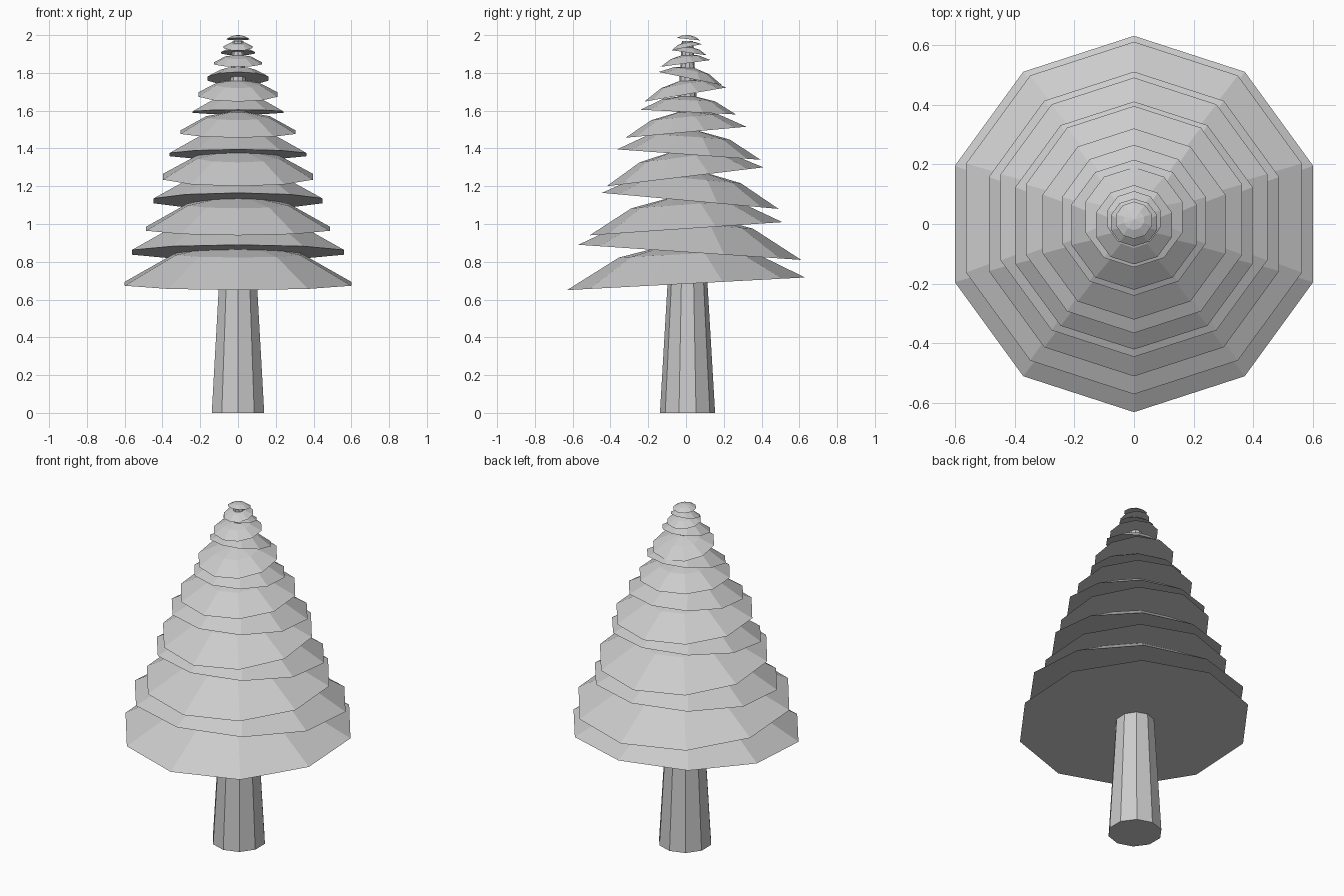
import bpy, bmesh, math

if "Cube" in bpy.data.objects:
    bpy.data.objects.remove(bpy.data.objects["Cube"])

SIDES = 10


def lathe(name, profile, loc=(0, 0, 0), tilt=0.0):
    """Ten-sided turned solid; profile is (radius, z) from bottom to top."""
    bm = bmesh.new()
    rings = []
    for r, z in profile:
        if r == 0:
            rings.append([bm.verts.new((0, 0, z))])
        else:
            rings.append([bm.verts.new((r * math.sin(2 * math.pi * i / SIDES),
                                        -r * math.cos(2 * math.pi * i / SIDES), z))
                          for i in range(SIDES)])
    for a, b in zip(rings, rings[1:]):
        for i in range(SIDES):
            j = (i + 1) % SIDES
            if len(b) == 1:
                bm.faces.new((a[i], a[j], b[0]))
            else:
                bm.faces.new((a[i], a[j], b[j], b[i]))
    bm.faces.new(rings[0][::-1])
    if len(rings[-1]) > 1:
        bm.faces.new(rings[-1])
    bmesh.ops.recalc_face_normals(bm, faces=bm.faces)
    me = bpy.data.meshes.new(name)
    bm.to_mesh(me)
    bm.free()
    ob = bpy.data.objects.new(name, me)
    ob.location = loc
    ob.rotation_euler = (tilt, 0, 0)
    bpy.context.collection.objects.link(ob)
    return ob


# tapered trunk running up through all tiers
lathe("trunk", [(0.146, 0), (0.106, 0.68), (0.03, 1.97)], loc=(0, 0.008, 0))

# foliage tiers: front tip y, z and back tip y, z (tilting alternately)
TIERS = [
    (-0.63, 0.65, 0.63, 0.717), (-0.57, 0.89, 0.61, 0.81),
    (-0.51, 0.94, 0.51, 1.01), (-0.445, 1.165, 0.49, 1.08),
    (-0.42, 1.20, 0.41, 1.30), (-0.365, 1.395, 0.395, 1.34),
    (-0.32, 1.457, 0.32, 1.515), (-0.24, 1.605, 0.265, 1.58),
    (-0.22, 1.648, 0.215, 1.723), (-0.145, 1.805, 0.19, 1.735),
    (-0.135, 1.832, 0.13, 1.868), (-0.075, 1.92, 0.11, 1.893),
    (-0.075, 1.92, 0.085, 1.952), (-0.05, 1.985, 0.075, 1.972),
]
for n, (y0, z0, y1, z1) in enumerate(TIERS, 1):
    r = math.hypot(y1 - y0, z1 - z0) / 2
    lathe(f"foliage_tier_{n}",
          [(r, 0), (0.55 * r, 0.25 * r), (0, 0.36 * r)],
          loc=(0, (y0 + y1) / 2, (z0 + z1) / 2),
          tilt=math.atan2(z1 - z0, y1 - y0))
